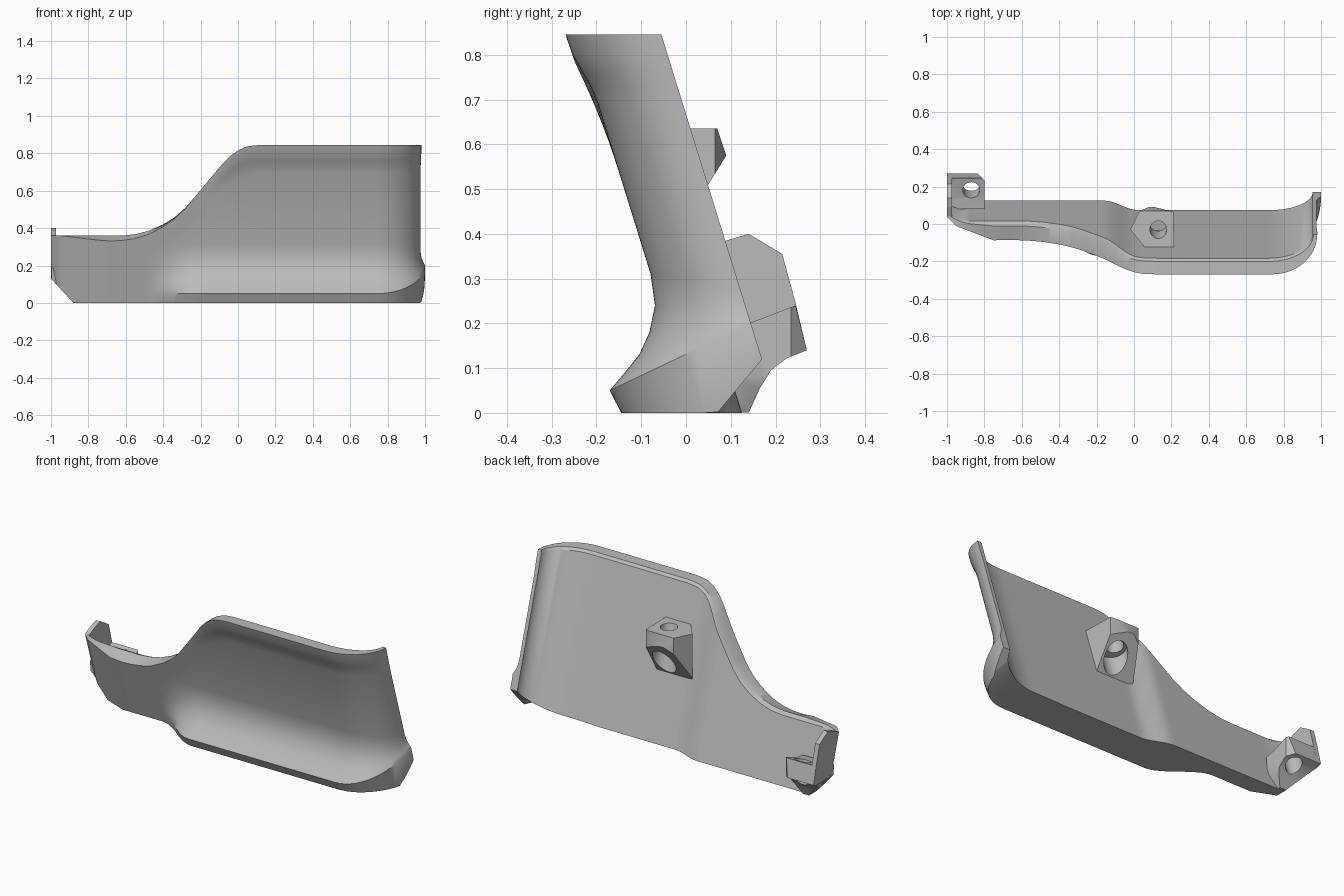
import bpy, bmesh, math
from mathutils import Vector, Matrix

if "Cube" in bpy.data.objects:
    bpy.data.objects.remove(bpy.data.objects["Cube"])

grey = bpy.data.materials.new("plain_grey")
grey.use_nodes = True
grey.diffuse_color = (0.5, 0.5, 0.5, 1)
grey.node_tree.nodes["Principled BSDF"].inputs["Base Color"].default_value = (0.5, 0.5, 0.5, 1)
LEAN = 0.31  # the whole plate leans forward by this much per unit of height


def make(name, bm):
    bmesh.ops.recalc_face_normals(bm, faces=bm.faces)
    mesh = bpy.data.meshes.new(name)
    bm.to_mesh(mesh)
    bm.free()
    mesh.materials.append(grey)
    ob = bpy.data.objects.new(name, mesh)
    bpy.context.collection.objects.link(ob)
    return ob


def smooth(ob, degrees=32):
    bpy.ops.object.select_all(action='DESELECT')
    ob.select_set(True)
    bpy.context.view_layer.objects.active = ob
    bpy.ops.object.shade_smooth_by_angle(angle=math.radians(degrees))


def prism(name, pts, axis, lo, hi):
    """Extrude a 2D outline along x, y or z."""
    def place(p, h):
        return {'x': (h, *p), 'y': (p[0], h, p[1]), 'z': (*p, h)}[axis]
    bm = bmesh.new()
    rings = [[bm.verts.new(place(p, h)) for p in pts] for h in (lo, hi)]
    n = len(pts)
    for i in range(n):
        j = (i + 1) % n
        bm.faces.new((rings[0][i], rings[0][j], rings[1][j], rings[1][i]))
    for r in rings:
        bm.faces.new(r)
    return make(name, bm)


def rod(centre, radius, length, lean):
    bm = bmesh.new()
    axis = Vector((0, -lean, 1))
    turn = Vector((0, 0, 1)).rotation_difference(axis).to_matrix().to_4x4()
    bmesh.ops.create_cone(bm, cap_ends=True, segments=32, radius1=radius, radius2=radius,
                          depth=length, matrix=Matrix.Translation(centre) @ turn)
    return make("cutter", bm)


def combine(ob, other, operation):
    mod = ob.modifiers.new("cut", 'BOOLEAN')
    mod.operation = operation
    mod.solver = 'EXACT'
    mod.object = other
    bpy.context.view_layer.objects.active = ob
    bpy.ops.object.modifier_apply(modifier=mod.name)
    bpy.data.objects.remove(other)


def lerp(x, table):
    if x <= table[0][0]:
        return table[0][1]
    for (a, u), (b, v) in zip(table, table[1:]):
        if x <= b:
            return u + (v - u) * (x - a) / (b - a)
    return table[-1][1]


def ease(a, b, x):
    t = min(1, max(0, (x - a) / (b - a)))
    return t * t * (3 - 2 * t)


# Outline of the plate's top edge and of its front corner at the narrow end
TOP = [(-0.62, .36), (-0.55, .367), (-0.48, .385), (-0.4, .42), (-0.34, .457), (-0.28, .51),
       (-0.22, .58), (-0.08, .748), (-0.04, .787), (0, .815), (0.05, .838), (0.12, .845)]
CORNER = [(-1, .15), (-0.95, .1), (-0.75, .017)]
DIP = [(-0.95, 0), (-0.7, .03), (-0.5, .02), (-0.25, 0)]
# Foot swelling: (height fraction, strength)
FOOT = [(0, 1), (.15, .74), (.31, .47), (.5, .25), (.73, .07), (1, 0)]
RIM = [(1, 0), (.75, .2), (.55, .55), (.3, .95), (0, 1)]


def station(x, wrap):
    """Closed cross-section; wrap runs 0 to 1 round the curved end."""
    top = lerp(x, TOP)
    if wrap is None:
        back = (x, .125 - .05 * ease(-.16, .02, x) + lerp(x, [(-1, .04), (-.9, 0)]))
        front = (x, lerp(x, CORNER))
        foot = (x, front[1] - .172 * ease(-.5, -.19, x))
        rim = (x, front[1] - .024 * ease(-.2, .05, x))
        w = 0
    else:
        c, s = math.cos(wrap * math.pi / 2), math.sin(wrap * math.pi / 2)
        back = (.72 + .235 * s, .207 - .132 * c)
        front = (.74 + .236 * s, .207 - .19 * c)
        foot = (.74 + .26 * s, .207 - .362 * c)
        rim = (.74 + .24 * s, .207 - .214 * c)
        w = 1 - c
    base = max(0, (-.88 - x) * 1.08)
    lip = .05 + .15 * w
    lip_top = min(.31, .7 * top) - .03 * w
    rim_h = .15 * top / .845
    dip = lerp(x, DIP)

    def mix(a, b, t, z):
        px, py = (a[k] + (b[k] - a[k]) * t for k in (0, 1))
        low = max(base, .875 * (py - .07) if px > .5 else 0)
        z = max(z, low)
        return Vector((px, py - LEAN * z, z))

    ring = [mix(front, foot, .94, 0)]
    ring += [mix(front, foot, a, lip + (lip_top - lip) * f) for f, a in FOOT]
    ring += [mix(front, rim, a, top - dip - rim_h * f) for f, a in RIM]
    ring += [mix(back, front, .22, top), mix(back, front, 0, top - .012), mix(back, front, 0, 0)]
    return ring


# Main plate, lofted through its cross-sections
xs = [-1, -.975, -.95, -.915, -.88, -.82, -.75, -.68, -.62]
xs += [-.58 + .02 * i for i in range(36)] + [.3, .5, .66]
rings = [station(x, None) for x in xs] + [station(.72, i / 16) for i in range(17)]
bm = bmesh.new()
loops = [[bm.verts.new(p) for p in r] for r in rings]
n = len(loops[0])
for a, b in zip(loops, loops[1:]):
    for i in range(n):
        j = (i + 1) % n
        bm.faces.new((a[i], a[j], b[j], b[i]))
bm.faces.new(loops[0])
bm.faces.new(loops[-1])
bmesh.ops.remove_doubles(bm, verts=bm.verts, dist=.0005)
plate = make("curved_plate", bm)
smooth(plate)

# Middle boss: side outline met with plan outline, then bored
boss = prism("middle_boss", [(-.15, .635), (.07, .635), (.09, .575), (-.04, .365), (-.07, .38)],
             'x', -.1, .3)
plan = [(-.02, -.03), (.03, .07), (.09, .095), (.21, .065), (.215, -.14), (.07, -.14)]
combine(boss, prism("plan", plan, 'z', .2, .8), 'INTERSECT')
combine(boss, rod((.13, -.01, .57), .045, .6, LEAN), 'DIFFERENCE')
combine(boss, rod((.13, .025, .41), .068, .22, LEAN), 'DIFFERENCE')
smooth(boss)

# End boss: side, plan and front outlines met together, then bored
lug = prism("end_boss", [(.08, .19), (.14, .2), (.245, .24), (.27, .14), (.225, .122), (.19, .095),
                         (.165, .055), (.14, 0), (.1, 0)], 'x', -1.1, -.7)
plan = [(-.998, 0), (-.998, .3), (-.865, .3), (-.8, .235), (-.8, 0)]
combine(lug, prism("plan", plan, 'z', -.1, .5), 'INTERSECT')
front = [(-1.1, .5), (-1.1, .24), (-.88, .001), (-.84, .001), (-.78, .12), (-.78, .5)]
combine(lug, prism("front", front, 'y', -.2, .5), 'INTERSECT')
combine(lug, rod((-.87, .18, .22), .045, .8, LEAN), 'DIFFERENCE')
smooth(lug)

# Upright tab closing the narrow end
prism("end_tab", [(.04, .36), (.09, .385), (.14, .4), (.215, .355), (.245, .245), (.27, .14),
                  (.13, .13), (.09, .2)], 'x', -1, -.973)
